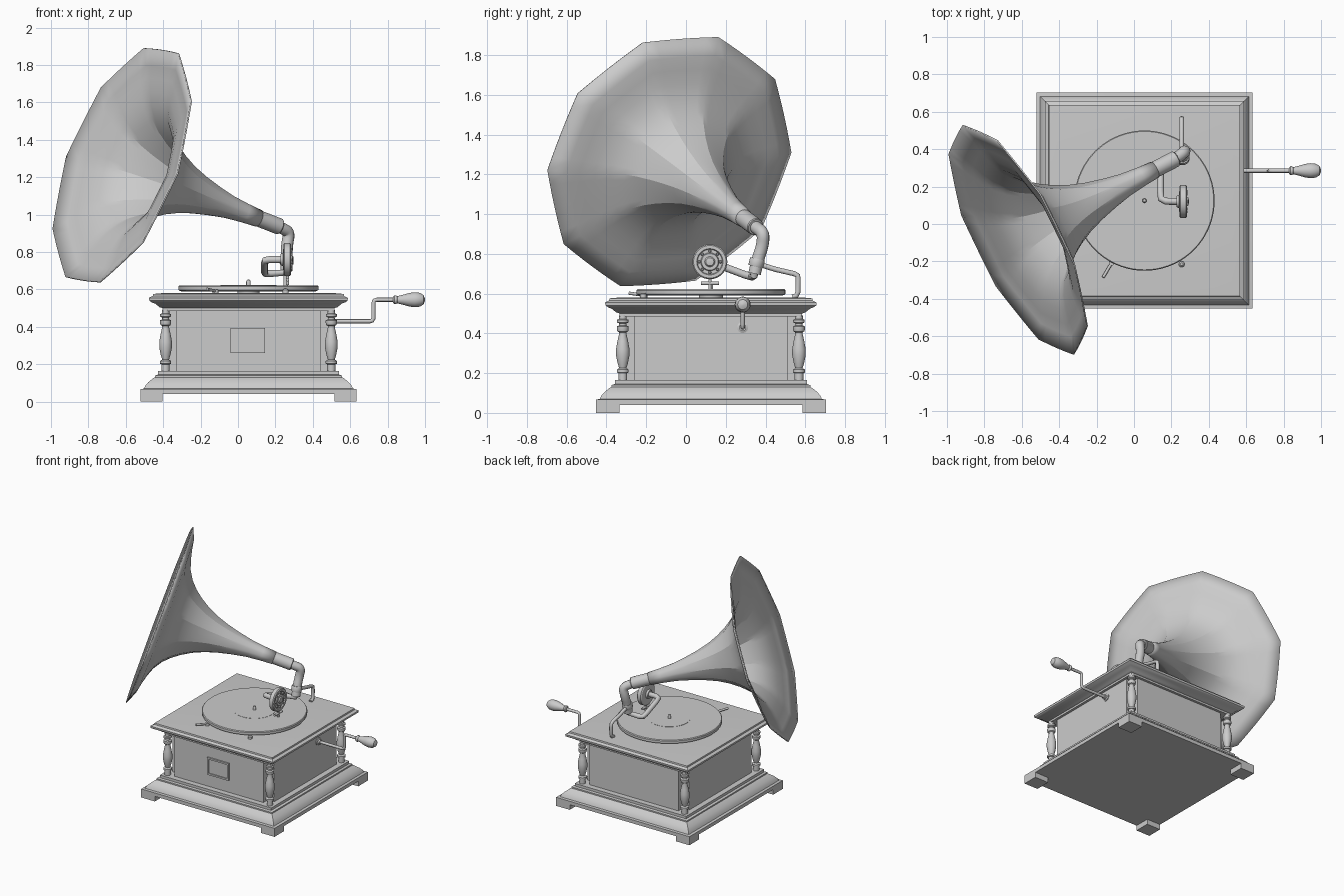
import bpy, bmesh
from math import pi, sin, cos, radians, sqrt
from mathutils import Vector, Matrix

if "Cube" in bpy.data.objects:
    bpy.data.objects.remove(bpy.data.objects["Cube"])

CX, CY = 0.056, 0.125          # centre of the cabinet


def finish(name, bm, angle=30):
    bmesh.ops.recalc_face_normals(bm, faces=bm.faces)
    me = bpy.data.meshes.new(name)
    bm.to_mesh(me)
    bm.free()
    ob = bpy.data.objects.new(name, me)
    bpy.context.collection.objects.link(ob)
    shade(ob, angle)
    return ob


def shade(ob, angle=30):
    bpy.ops.object.select_all(action='DESELECT')
    ob.select_set(True)
    bpy.context.view_layer.objects.active = ob
    bpy.ops.object.shade_smooth_by_angle(angle=radians(angle))


def skin(bm, rings, caps=True):
    n = len(rings[0])
    for a, b in zip(rings, rings[1:]):
        for i in range(n):
            j = (i + 1) % n
            bm.faces.new((a[i], a[j], b[j], b[i]))
    if caps:
        bm.faces.new(rings[0][::-1])
        bm.faces.new(rings[-1])


def lathe(name, prof, loc=(CX, CY, 0), axis=(0, 0, 1), n=32, phase=0, scale=1):
    """Revolve (radius, height) pairs around an axis."""
    bm = bmesh.new()
    m = Matrix.Translation(loc) @ Vector(axis).to_track_quat('Z', 'Y').to_matrix().to_4x4()
    rings = [[bm.verts.new(m @ Vector((r * scale * cos(phase + 2 * pi * i / n),
                                       r * scale * sin(phase + 2 * pi * i / n), z)))
              for i in range(n)] for r, z in prof]
    skin(bm, rings)
    return finish(name, bm)


def square(name, prof):
    """Square moulding from (half width, height) pairs."""
    return lathe(name, prof, n=4, phase=pi / 4, scale=sqrt(2))


def box(name, lo, hi):
    bm = bmesh.new()
    lo, hi = Vector(lo), Vector(hi)
    m = Matrix.Translation((lo + hi) / 2) @ Matrix.Diagonal((*(hi - lo), 1))
    bmesh.ops.create_cube(bm, size=1, matrix=m)
    return finish(name, bm)


def tube(name, pts, r, smooth=True):
    """Round bar swept along a path."""
    cu = bpy.data.curves.new(name, 'CURVE')
    cu.dimensions = '3D'
    cu.bevel_depth, cu.bevel_resolution, cu.use_fill_caps = r, 4, True
    sp = cu.splines.new('NURBS' if smooth else 'POLY')
    sp.points.add(len(pts) - 1)
    for p, co in zip(sp.points, pts):
        p.co = (*co, 1)
    if smooth:
        sp.order_u, sp.use_endpoint_u, sp.resolution_u = 3, True, 6
    ob = bpy.data.objects.new(name, cu)
    bpy.context.collection.objects.link(ob)
    bpy.ops.object.select_all(action='DESELECT')
    ob.select_set(True)
    bpy.context.view_layer.objects.active = ob
    bpy.ops.object.convert(target='MESH')
    shade(bpy.context.view_layer.objects.active, 40)


# Cabinet plinth and lid mouldings
square("plinth", [(.578, .04), (.578, .067), (.558, .07), (.552, .085), (.535, .105),
                  (.51, .125), (.5, .13), (.5, .14), (.483, .145), (.483, .165)])
square("lid", [(.459, .485), (.459, .5), (.475, .505), (.5, .525), (.515, .53), (.53, .54),
               (.532, .555), (.512, .565), (.51, .576), (.465, .58)])

# Cabinet body with notched corners
bm = bmesh.new()
h, k = .44, .385
corner = [(h, k), (k, k), (k, h)]
plan = []
for q in range(4):
    rot = Matrix.Rotation(q * pi / 2, 2)
    plan += [rot @ Vector(c) for c in corner]
skin(bm, [[bm.verts.new((CX + p.x, CY + p.y, z)) for p in plan] for z in (.16, .49)])
finish("cabinet_body", bm)

# Feet and turned corner columns
column = [(.022, .16), (.022, .2), (.03, .203), (.03, .218), (.018, .225), (.026, .25),
          (.034, .29), (.034, .32), (.027, .36), (.019, .395), (.019, .405), (.027, .41),
          (.03, .42), (.03, .435), (.018, .44), (.018, .45), (.029, .455), (.029, .468),
          (.02, .472), (.02, .49)]
for sx in (-1, 1):
    for sy in (-1, 1):
        tag = ("left" if sx < 0 else "right") + ("_front" if sy < 0 else "_back")
        xs = sorted((CX + sx * .46, CX + sx * .578))
        ys = sorted((CY + sy * .46, CY + sy * .578))
        box("foot_" + tag, (xs[0], ys[0], 0), (xs[1], ys[1], .05))
        lathe("column_" + tag, column, (CX + sx * .443, CY + sy * .443, 0), n=24)

# Front plaque with raised frame
yf = CY - h
x0, x1, z0, z1, w = -.04, .145, .26, .395, .013
for i, (a, b, c, d) in enumerate([(x0, x1, z0, z0 + w), (x0, x1, z1 - w, z1),
                                  (x0, x0 + w, z0, z1), (x1 - w, x1, z0, z1)]):
    box(f"plaque_frame_{i}", (a, yf - .012, c), (b, yf + .01, d))
box("plaque_panel", (x0, yf - .004, z0), (x1, yf + .01, z1))

# Turntable, record, label and spindle
lathe("turntable", [(.36, .59), (.372, .595), (.375, .6), (.375, .616), (.37, .622)], n=72)
lathe("turntable_hub", [(.06, .575), (.06, .592)])
lathe("record_label", [(.15, .62), (.15, .6235)], n=48)
lathe("spindle", [(.012, .62), (.012, .643), (.008, .651), (.002, .654)], n=16)

# Brake lever and speed knob on the deck
tube("brake_lever", [(-.165, -.285, .602), (-.115, -.2, .59)], .008, False)
lathe("brake_pivot", [(.015, .575), (.015, .6)], (-.12, -.208, 0), n=16)
lathe("speed_knob", [(.016, .575), (.016, .597), (.008, .604)], (.255, -.215, 0), n=16)

# Winding crank
cy = .285
tube("crank_rod", [(.46, cy, .43), (.705, cy, .43), (.718, cy, .433), (.725, cy, .446),
                   (.725, cy, .53), (.729, cy, .541), (.742, cy, .545), (.85, cy, .545)],
     .011, False)
lathe("crank_escutcheon", [(.028, 0), (.028, .008), (.018, .012), (.018, .025)],
      (CX + h - .002, cy, .43), (1, 0, 0), n=24)
lathe("crank_handle", [(.018, 0), (.024, .006), (.024, .014), (.019, .022), (.026, .05),
                       (.036, .085), (.04, .115), (.037, .142), (.025, .162), (.006, .17)],
      (.83, cy, .545), (1, 0, 0), n=24)

# Horn: ten panels flaring from the throat, with a folded lip
mouth = Vector((-.62, -.085, 1.265))
throat = Vector((.11, .29, .98))
axis = (mouth - throat).normalized()
u = Vector((axis.y, -axis.x, 0)).normalized()
v = axis.cross(u)
if v.z < 0:
    v = -v
horn = [(.868, .043), (.78, .049), (.68, .06), (.58, .08), (.48, .105), (.39, .135),
        (.31, .172), (.24, .215), (.18, .262), (.13, .315), (.09, .38), (.065, .45),
        (.047, .525), (.035, .592), (0, .682)]
PANELS, SUB = 10, 6
bm = bmesh.new()
rings = []
for d, r in horn:
    blend = .85 * min(1, (1 - d / .868) * 1.6)
    ring = []
    for i in range(PANELS * SUB):
        a = radians(4) + 2 * pi * i / (PANELS * SUB)
        t = 2 * pi * (i % SUB) / (PANELS * SUB) - pi / PANELS
        rr = r * (1 - blend + blend * cos(pi / PANELS) / cos(t))
        ring.append(bm.verts.new(mouth - axis * d + rr * (u * cos(a) + v * sin(a))))
    rings.append(ring)
skin(bm, rings, caps=False)
ob = finish("horn", bm, 20)
mod = ob.modifiers.new("thickness", 'SOLIDIFY')
mod.thickness, mod.offset = .008, 0

# Horn collar and elbow
start = Vector((.225, .35, .935))
lathe("horn_collar", [(.04, 0), (.044, .005), (.044, .16), (.047, .163), (.047, .172), (.042, .178)],
      start, throat - start, n=32)
tube("elbow", [(.2, .338, .945), (.235, .357, .928), (.275, .39, .905), (.262, .385, .84),
               (.26, .36, .77), (.26, .345, .7)], .032)
lathe("elbow_ring", [(.036, -.02), (.038, -.015), (.038, .015), (.036, .02)],
      (.26, .355, .755), (0, .25, 1), n=24)

# Rear support bracket
tube("support_bracket", [(.255, .36, .75), (.255, .45, .722), (.255, .545, .7), (.255, .562, .69),
                         (.255, .564, .67), (.255, .564, .61), (.255, .555, .59),
                         (.255, .535, .583)], .013, False)

# Tone arm leading to the sound box
tube("tone_arm", [(.26, .346, .715), (.255, .342, .69), (.17, .335, .685), (.145, .325, .686),
                  (.142, .295, .695), (.142, .17, .742), (.145, .135, .755), (.17, .122, .76),
                  (.25, .12, .76)], .019, False)
lathe("sound_box", [(.03, -.035), (.035, -.022), (.08, -.02), (.088, -.014), (.088, .014),
                    (.082, .02), (.066, .02), (.062, .012), (.046, .012), (.042, .02),
                    (.026, .02), (.02, .028), (.008, .03)], (.263, .12, .76), (1, 0, 0), n=40)
for i in range(8):
    a = i * pi / 4
    lathe(f"sound_box_stud_{i}", [(.008, 0), (.008, .012), (.004, .015)],
          (.272, .12 + .054 * cos(a), .76 + .054 * sin(a)), (1, 0, 0), n=10)

# Needle holder
tube("needle", [(.265, .12, .69), (.265, .12, .624)], .008, False)
tube("needle_clamp", [(.265, .075, .652), (.265, .165, .652)], .009, False)
